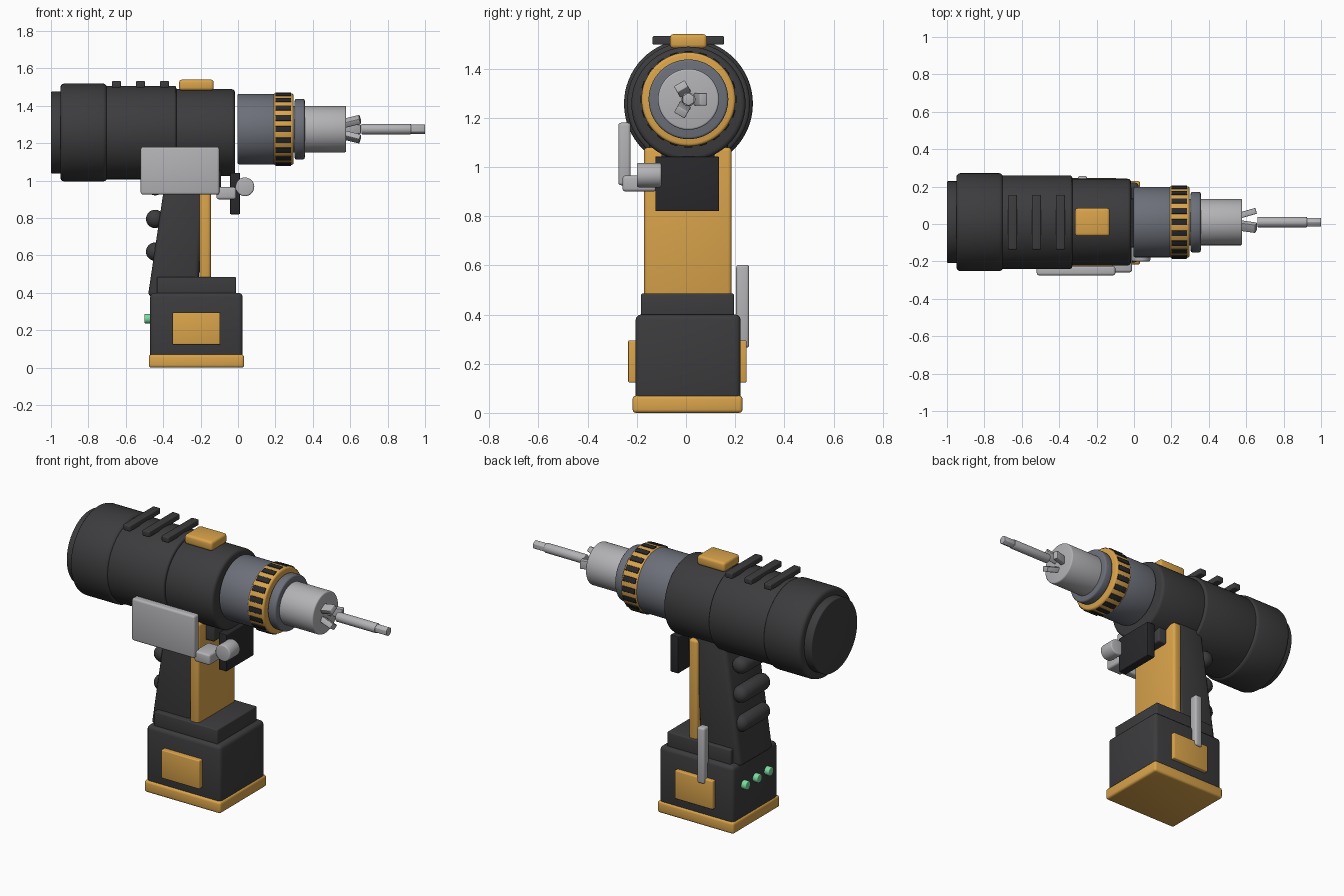
import bpy, bmesh, math
from mathutils import Matrix, Vector

if "Cube" in bpy.data.objects:
    bpy.data.objects.remove(bpy.data.objects["Cube"])

YC = 0.01      # centre line of the tool
ZB = 1.257     # motor housing axis height
ZC = 1.275     # chuck axis height


def mat(name, r, g, b):
    m = bpy.data.materials.new(name)
    m.diffuse_color = (r, g, b, 1)
    m.use_nodes = True
    m.node_tree.nodes["Principled BSDF"].inputs["Base Color"].default_value = m.diffuse_color
    return m


DARK = mat("dark_plastic", 0.045, 0.045, 0.048)
BLACK = mat("black_rubber", 0.022, 0.022, 0.025)
YELLOW = mat("yellow_plastic", 0.70, 0.37, 0.07)
STEEL = mat("blue_grey_metal", 0.15, 0.16, 0.19)
SILVER = mat("silver_metal", 0.45, 0.45, 0.47)
GREEN = mat("green_light", 0.20, 0.70, 0.35)


def finish(name, bm, material, bevel=0.0, segs=3):
    """Round the sharp edges, make the object and shade it."""
    bmesh.ops.recalc_face_normals(bm, faces=bm.faces)
    if bevel:
        sharp = [e for e in bm.edges if len(e.link_faces) == 2 and e.calc_face_angle() > 0.6]
        bmesh.ops.bevel(bm, geom=sharp, offset=bevel, segments=segs, profile=0.5,
                        affect='EDGES', clamp_overlap=True)
    me = bpy.data.meshes.new(name)
    bm.to_mesh(me)
    bm.free()
    ob = bpy.data.objects.new(name, me)
    bpy.context.collection.objects.link(ob)
    me.materials.append(material)
    bpy.ops.object.select_all(action='DESELECT')
    ob.select_set(True)
    bpy.context.view_layer.objects.active = ob
    bpy.ops.object.shade_smooth_by_angle(angle=math.radians(35))
    return ob


def box(name, x, y, z, material, bevel=0.01, matrix=None):
    """Rounded box from (min, max) ranges."""
    size = [r[1] - r[0] for r in (x, y, z)]
    mid = Vector([(r[0] + r[1]) / 2 for r in (x, y, z)])
    bm = bmesh.new()
    bmesh.ops.create_cube(bm, size=1, matrix=Matrix.Translation(mid) @ Matrix.Diagonal((*size, 1)))
    if matrix:
        bm.transform(matrix)
    return finish(name, bm, material, bevel)


def rod(name, a, b, r, material, bevel=0.0, segs=48):
    """Cylinder from point a to point b with rounded rims."""
    a, b = Vector(a), Vector(b)
    rot = (b - a).to_track_quat('Z', 'Y').to_matrix().to_4x4()
    bm = bmesh.new()
    bmesh.ops.create_cone(bm, cap_ends=True, segments=segs, radius1=r, radius2=r,
                          depth=(b - a).length,
                          matrix=Matrix.Translation((a + b) / 2) @ rot)
    return finish(name, bm, material, bevel)


def barrel(name, x0, x1, r, z, material, bevel=0.01):
    return rod(name, (x0, YC, z), (x1, YC, z), r, material, bevel, 64)


def prism(name, profile, y0, y1, material, bevel):
    """Side profile in x, z extruded across y."""
    bm = bmesh.new()
    f = bm.faces.new([bm.verts.new((x, y0, z)) for x, z in profile])
    g = bmesh.ops.extrude_face_region(bm, geom=[f])['geom']
    bmesh.ops.translate(bm, verts=[v for v in g if isinstance(v, bmesh.types.BMVert)],
                        vec=(0, y1 - y0, 0))
    return finish(name, bm, material, bevel)


# Motor housing
barrel("rear_end_cap", -1.0, -0.93, 0.219, ZB, DARK, 0.006)
barrel("rear_housing", -0.95, -0.70, 0.262, ZB, DARK, 0.022)
barrel("middle_housing", -0.72, -0.33, 0.25, ZB, DARK, 0.012)
barrel("front_housing", -0.35, -0.016, 0.232, ZB, DARK, 0.018)

# Top vents and mode button
for i in range(3):
    x = -0.674 + i * 0.1285
    box(f"vent_bar_{i + 1}", (x, x + 0.048), (-0.136, 0.155), (1.497, 1.532), DARK, 0.006)
box("speed_button", (-0.315, -0.13), (-0.065, 0.085), (1.482, 1.54), YELLOW, 0.015)

# Gear collar and torque ring
barrel("gear_collar", -0.004, 0.20, 0.188, ZC, STEEL, 0.010)
barrel("torque_ring", 0.187, 0.297, 0.191, ZC, YELLOW, 0.012)
RIBS = 20
for i in range(RIBS):
    turn = Matrix.Translation((0, YC, ZC)) @ Matrix.Rotation(math.tau * i / RIBS, 4, 'X')
    box(f"torque_rib_{i + 1}", (0.20, 0.284), (-0.016, 0.016), (0.175, 0.196), BLACK, 0.003, turn)

# Chuck
barrel("chuck_ring", 0.303, 0.357, 0.162, ZC, STEEL, 0.010)
barrel("chuck_sleeve", 0.285, 0.578, 0.124, ZC, SILVER, 0.008)
for i in range(3):
    turn = (Matrix.Translation((0, YC, ZC)) @ Matrix.Rotation(math.tau * i / 3, 4, 'X')
            @ Matrix.Translation((0.605, 0.047, 0)) @ Matrix.Rotation(0.28, 4, 'Z'))
    box(f"chuck_jaw_{i + 1}", (-0.05, 0.05), (-0.016, 0.016), (-0.025, 0.025), SILVER, 0.004, turn)

# Driver bit
barrel("bit_shank", 0.66, 0.925, 0.028, ZC, SILVER, 0.004)
rod("bit_tip", (0.915, YC, ZC), (1.0, YC, ZC), 0.027, SILVER, 0.003, 6)

# Handle with front grip and rear grip ridges
prism("handle", [(-0.482, 0.38), (-0.215, 0.38), (-0.17, 1.12), (-0.372, 1.12)],
      YC - 0.16, YC + 0.16, DARK, 0.025)
box("front_grip", (-0.205, -0.145), (-0.17, 0.186), (0.44, 1.08), YELLOW, 0.016)
for i in range(3):
    z = 0.62 + i * 0.175
    rod(f"grip_ridge_{i + 1}", (-0.443, YC - 0.14, z), (-0.443, YC + 0.14, z), 0.049, DARK, 0.042, 32)

# Trigger
box("trigger", (-0.042, 0.01), (-0.125, 0.135), (0.82, 1.042), BLACK, 0.004)
box("trigger_mount", (-0.20, -0.09), (-0.10, 0.115), (0.96, 1.12), DARK, 0.012)

# Side belt plate and work lamp
box("belt_plate", (-0.52, -0.10), (-0.275, -0.225), (0.925, 1.18), SILVER, 0.012)
box("lamp_arm", (-0.115, -0.01), (-0.258, -0.12), (0.90, 0.965), SILVER, 0.012)
rod("work_lamp", (0.037, -0.20, 0.967), (0.037, -0.10, 0.967), 0.05, SILVER, 0.008, 32)

# Battery pack
box("battery_neck", (-0.433, -0.01), (-0.183, 0.195), (0.38, 0.485), DARK, 0.006)
box("battery_case", (-0.47, 0.025), (-0.205, 0.222), (0.05, 0.40), DARK, 0.022)
box("battery_base", (-0.477, 0.033), (-0.217, 0.23), (0.0, 0.07), YELLOW, 0.014)
for name, y in (("right", (-0.235, -0.19)), ("left", (0.20, 0.247))):
    box(f"battery_latch_{name}", (-0.35, -0.095), y, (0.123, 0.295), YELLOW, 0.006)
for i in range(3):
    y = YC + (i - 1) * 0.11
    rod(f"charge_light_{i + 1}", (-0.46, y, 0.262), (-0.5, y, 0.262), 0.026, GREEN, 0.005, 16)

# Spare bit bar on the far side
box("spare_bit_bar", (-0.30, -0.25), (0.204, 0.257), (0.265, 0.602), SILVER, 0.012)
